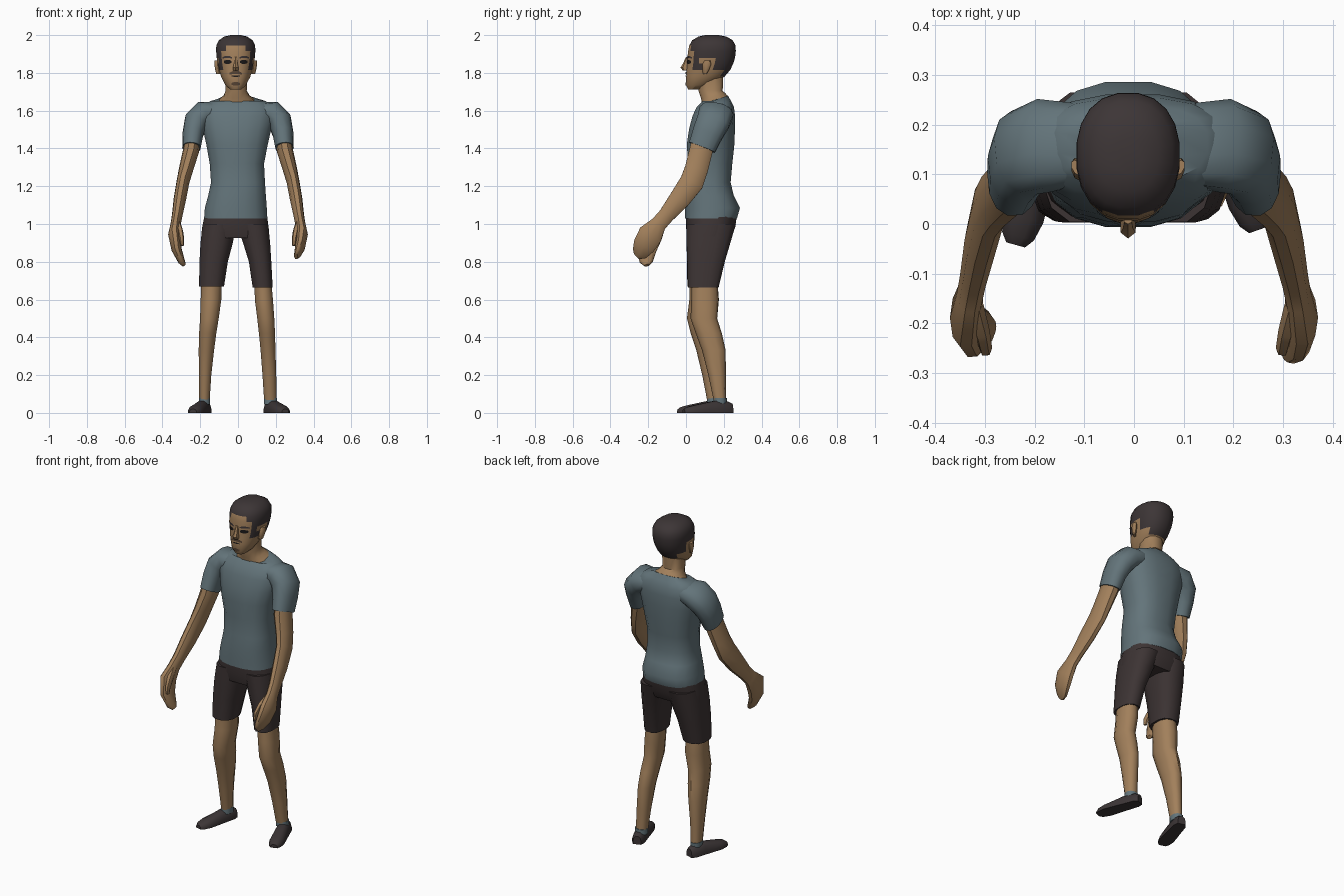
import bpy, bmesh, math
from mathutils import Vector
from mathutils.bvhtree import BVHTree


def material(name, rgb):
    m = bpy.data.materials.new(name)
    m.diffuse_color = (*rgb, 1)
    return m


SKIN = material("skin", (0.36, 0.215, 0.105))
SHIRT = material("blue_grey_cloth", (0.125, 0.175, 0.195))
SHORTS = material("dark_cloth", (0.046, 0.034, 0.034))
HAIR = material("dark_hair", (0.046, 0.036, 0.037))
SHOE = material("shoe_leather", (0.045, 0.036, 0.037))
EYE = material("eye_black", (0.012, 0.01, 0.01))
BEARD = material("stubble", (0.09, 0.055, 0.033))


def finish(name, bm, mats, rule=None, angle=45):
    bmesh.ops.recalc_face_normals(bm, faces=bm.faces)
    if rule:
        for f in bm.faces:
            f.material_index = rule(f.calc_center_median())
    me = bpy.data.meshes.new(name)
    bm.to_mesh(me)
    bm.free()
    for m in mats:
        me.materials.append(m)
    ob = bpy.data.objects.new(name, me)
    bpy.context.collection.objects.link(ob)
    bpy.ops.object.select_all(action='DESELECT')
    ob.select_set(True)
    bpy.context.view_layer.objects.active = ob
    bpy.ops.object.shade_smooth_by_angle(angle=math.radians(angle))
    return ob


def loft(name, rings, mats, n=10, power=2.3, rule=None, floor=False):
    """Skin a row of rings, each given as centre, half axis u, half axis v."""
    bm = bmesh.new()
    rows = []
    for c, u, v in rings:
        row = []
        for i in range(n):
            a = 2 * math.pi * (i + 0.5) / n
            cu, cv = (math.copysign(abs(t) ** (2 / power), t) for t in (math.cos(a), math.sin(a)))
            p = Vector(c) + Vector(u) * cu + Vector(v) * cv
            if floor:
                p.z = max(p.z, 0)
            row.append(bm.verts.new(p))
        rows.append(row)
    for a, b in zip(rows, rows[1:]):
        for i in range(n):
            j = (i + 1) % n
            bm.faces.new((a[i], a[j], b[j], b[i]))
    bm.faces.new(rows[0])
    bm.faces.new(rows[-1])
    return finish(name, bm, mats, rule)


def box_rings(table):
    """Level rings from rows of z, x0, x1, y0, y1."""
    return [(((x0 + x1) / 2, (y0 + y1) / 2, z), ((x1 - x0) / 2, 0, 0), (0, (y1 - y0) / 2, 0))
            for z, x0, x1, y0, y1 in table]


def tube_rings(path, side):
    """Rings square to a path of (point, depth, width); side is the width direction."""
    pts = [Vector(p[0]) for p in path]
    out = []
    for i, (_, depth, width) in enumerate(path):
        t = (pts[min(i + 1, len(pts) - 1)] - pts[max(i - 1, 0)]).normalized()
        w = Vector(side)
        w = (w - t * w.dot(t)).normalized()
        out.append((pts[i], t.cross(w) * depth, w * width))
    return out


# Shirt body, with the neck opening tilted forward
torso = box_rings([
    (1.03, -.182, .158, -.008, .272), (1.085, -.178, .155, -.008, .288),
    (1.15, -.16, .15, -.006, .255), (1.22, -.145, .145, 0, .238),
    (1.32, -.152, .14, .01, .247), (1.42, -.17, .16, .002, .258),
    (1.50, -.188, .178, .014, .261), (1.57, -.2, .195, .032, .262),
    (1.62, -.19, .19, .055, .255), (1.65, -.15, .15, .085, .24)])
opening = ((-.005, .155, 1.658), (.098, 0, 0), (0, .068, .022))
loft("shirt", torso + [opening], [SHIRT], n=16, power=2.5)

# Neck rising from the opening
loft("neck", [((-.005, .155, 1.652), (.1, 0, 0), (0, .07, .022)),
              ((-.007, .145, 1.678), (.07, 0, 0), (0, .068, .012)),
              ((-.01, .13, 1.705), (.058, 0, 0), (0, .066, 0)),
              ((-.01, .13, 1.80), (.06, 0, 0), (0, .07, 0))], [SKIN], n=12)


# Head with hair painted by region
def hair_rule(c):
    y, z = c.y, c.z
    return int(z > 1.945 or (y > .05 and z > 1.88) or (y > .14 and z > 1.815)
               or (y > .185 and z > 1.785) or (.035 < y < .088 and z > 1.82))


HX = -.012
head = loft("head", box_rings([(z, HX - w, HX + w, a, b) for z, w, a, b in [
    (1.712, .03, .012, .075), (1.735, .055, .0, .13), (1.78, .078, .0, .205),
    (1.815, .089, .002, .235), (1.85, .097, .006, .252), (1.88, .102, .006, .261),
    (1.915, .105, .010, .265), (1.945, .104, .016, .264), (1.973, .09, .032, .248),
    (1.992, .062, .065, .215), (2.0, .028, .1, .175)]]),
    [SKIN, HAIR], n=20, power=2.25, rule=hair_rule)

tree = BVHTree.FromPolygons([v.co for v in head.data.vertices],
                            [p.vertices[:] for p in head.data.polygons])


def face_patch(name, x, z, w, h, mat, drop=0, lift=.004):
    """Thin curved plate laid on the front of the head."""
    bm = bmesh.new()
    cols = 5
    rows = []
    for k in (-1, 0, 1):
        row = []
        for i in range(cols):
            s = 2 * i / (cols - 1) - 1
            px = HX + x + s * w
            pz = z + k * h * (1 - .5 * s * s) - drop * s * s
            hit = tree.ray_cast(Vector((px, -1, pz)), Vector((0, 1, 0)))[0]
            row.append(bm.verts.new((px, (hit.y if hit else .03) - lift, pz)))
        rows.append(row)
    for a, b in zip(rows, rows[1:]):
        for i in range(cols - 1):
            bm.faces.new((a[i], a[i + 1], b[i + 1], b[i]))
    finish(name, bm, [mat])


# Eyes, brows, moustache, mouth and chin beard
for s, tag in ((-1, "left"), (1, "right")):
    face_patch("eye_" + tag, s * .043, 1.858, .02, .011, EYE)
    face_patch("brow_" + tag, s * .045, 1.884, .026, .006, HAIR, drop=.004)
face_patch("moustache", 0, 1.803, .034, .009, BEARD, drop=.008)
face_patch("mouth", 0, 1.783, .022, .004, EYE)
face_patch("chin_beard", 0, 1.742, .022, .010, BEARD)

# Nose
loft("nose", [((HX, .008, 1.885), (.009, 0, 0), (0, .008, 0)),
              ((HX, .0, 1.85), (.011, 0, 0), (0, .016, 0)),
              ((HX, -.006, 1.828), (.017, 0, 0), (0, .023, 0)),
              ((HX, .0, 1.812), (.018, 0, 0), (0, .017, 0))], [SKIN], n=6, power=2)

# Ears
for s, tag in ((-1, "left"), (1, "right")):
    loft("ear_" + tag, [((HX + s * (.09 + dx), y, z), (.012, s * .006, 0), (0, r, 0))
                        for dx, y, z, r in [(.002, .1, 1.795, .008), (.007, .104, 1.815, .016),
                                            (.012, .11, 1.845, .022), (.012, .113, 1.865, .014)]],
         [SKIN], n=8)

# Arms: sleeve, arm with hand, thumb
for s, tag in ((-1, "left"), (1, "right")):
    def side(rows):
        return [((s * x, y, z), d, w) for x, y, z, d, w in rows]

    loft("sleeve_" + tag, tube_rings(side([
        (.12, .16, 1.59, .085, .055), (.18, .158, 1.583, .095, .068),
        (.222, .143, 1.54, .09, .066), (.238, .115, 1.48, .083, .056),
        (.246, .085, 1.405, .075, .049)]), (1, 0, 0.25 * s)), [SHIRT], n=12)
    # Left fingers hang down, right fingers reach forward
    if s < 0:
        fingers = [(.325, -.212, .865, .058, .027), (.298, -.21, .80, .036, .018),
                   (.285, -.205, .782, .016, .01)]
    else:
        fingers = [(.33, -.222, .885, .062, .027), (.315, -.245, .845, .044, .018),
                   (.306, -.26, .83, .022, .01)]
    loft("arm_" + tag, tube_rings(side([
        (.24, .098, 1.47, .062, .04), (.248, .08, 1.39, .064, .043),
        (.275, .055, 1.29, .064, .038), (.292, .03, 1.22, .066, .034),
        (.308, -.035, 1.13, .058, .033), (.322, -.105, 1.045, .044, .028),
        (.33, -.145, 1.0, .044, .027), (.338, -.188, .945, .068, .032)] + fingers),
        (1, 0, 0)), [SKIN], n=10)
    loft("thumb_" + tag, tube_rings(side([
        (.322, -.165, 1.0, .02, .02), (.306, -.215, .96, .022, .016),
        (.298, -.25, .92, .018, .013), (.295, -.255, .885, .01, .008)]),
        (1, 0, 0)), [SKIN], n=6)

# Shorts: hips and two legs
loft("shorts_hips", box_rings([
    (.925, -.198, .17, .012, .232), (.98, -.193, .165, -.002, .262),
    (1.05, -.178, .155, -.002, .272)]), [SHORTS], n=16, power=2.6)
loft("shorts_leg_left", box_rings([
    (.67, -.208, -.072, .005, .175), (.8, -.206, -.052, .002, .208),
    (.9, -.201, -.025, 0, .238), (1.0, -.188, -.008, .0, .268)]), [SHORTS], n=12, power=2.5)
loft("shorts_leg_right", box_rings([
    (.665, .076, .185, .008, .175), (.8, .056, .178, .004, .208),
    (.9, .025, .172, 0, .238), (1.0, -.008, .162, .0, .268)]), [SHORTS], n=12, power=2.5)

# Bare legs
LEGS = {
    "left": [(.72, -.195, -.082, .018, .165), (.6, -.2, -.086, .018, .174),
             (.5, -.203, -.10, .005, .165), (.42, -.208, -.113, .025, .183),
             (.33, -.21, -.125, .055, .19), (.2, -.208, -.14, .086, .187),
             (.05, -.206, -.15, .115, .188)],
    "right": [(.72, .085, .176, .028, .165), (.6, .087, .187, .028, .172),
              (.5, .10, .194, .024, .165), (.42, .109, .198, .052, .19),
              (.33, .118, .2, .085, .21), (.2, .128, .204, .118, .211),
              (.05, .138, .206, .15, .213)]}
FEET = {"left": ((-.168, .21), (-.238, -.042)), "right": ((.16, .243), (.25, -.012))}
for tag, rows in LEGS.items():
    loft("leg_" + tag, box_rings(rows), [SKIN], n=10)
    # Sock cuff
    _, x0, x1, y0, y1 = rows[-1]
    loft("sock_" + tag, box_rings([(z, x0 - .003, x1 + .003, y0 - .004, y1 + .003)
                                   for z in (.045, .078)]), [SHIRT], n=10)
    # Shoe from heel to toe, flat on the ground
    heel, toe = (Vector((*p, 0)) for p in FEET[tag])
    path = [(heel.lerp(toe, f), h, w) for f, h, w in [
        (0, .05, .024), (.1, .062, .036), (.35, .066, .038), (.55, .055, .041),
        (.78, .042, .043), (.93, .032, .034), (1, .02, .02)]]
    loft("shoe_" + tag, tube_rings(path, (1, 0, 0)), [SHOE], n=12, power=2.6, floor=True)
